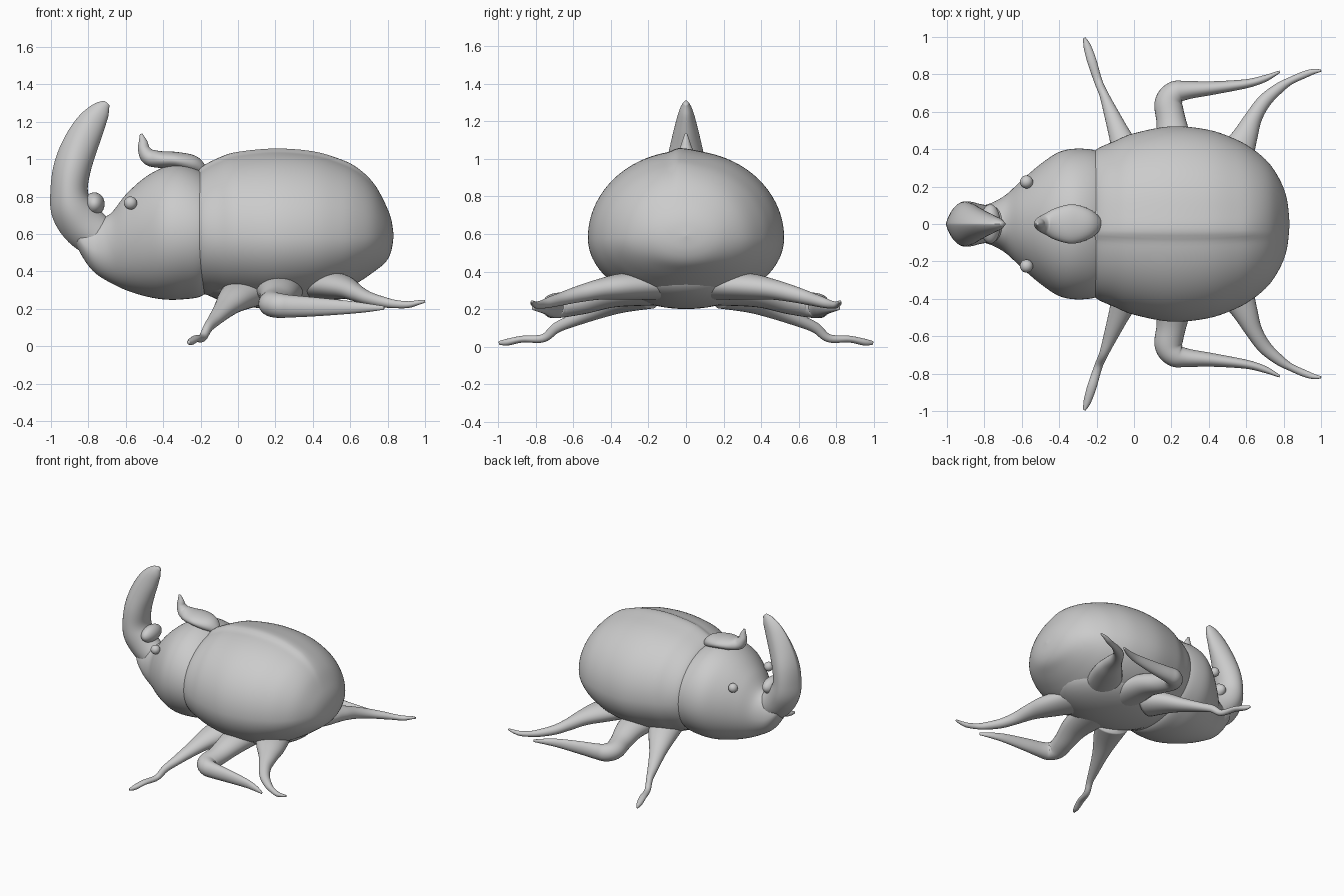
import bpy, bmesh, math
from mathutils import Vector

grey = bpy.data.materials.new("shell grey")
grey.diffuse_color = (0.6, 0.6, 0.6, 1)


def spline(stations, steps):
    """Smooth Catmull-Rom interpolation through tuples of any length."""
    s = [stations[0]] + list(stations) + [stations[-1]]
    out = []
    for i in range(1, len(s) - 2):
        for k in range(steps):
            t = k / steps
            out.append([0.5 * (2 * b + (c - a) * t + (2 * a - 5 * b + 4 * c - d) * t * t
                               + (3 * b - a - 3 * c + d) * t ** 3)
                        for a, b, c, d in zip(s[i - 1], s[i], s[i + 1], s[i + 2])])
    out.append(list(stations[-1]))
    return out


def skin(name, rings, mirror=False):
    """Bridge rings of points into a closed smooth mesh."""
    bm = bmesh.new()
    loops = [[bm.verts.new(p) for p in r] for r in rings]
    n = len(loops[0])
    for a, b in zip(loops, loops[1:]):
        for j in range(n):
            bm.faces.new((a[j], a[(j + 1) % n], b[(j + 1) % n], b[j]))
    bm.faces.new(loops[0])
    bm.faces.new(loops[-1])
    bmesh.ops.recalc_face_normals(bm, faces=bm.faces[:])
    for f in bm.faces:
        f.smooth = True
    return finish(name, bm, mirror)


def finish(name, bm, mirror=False):
    me = bpy.data.meshes.new(name)
    bm.to_mesh(me)
    bm.free()
    me.materials.append(grey)
    ob = bpy.data.objects.new(name, me)
    bpy.context.collection.objects.link(ob)
    if mirror:
        m = ob.modifiers.new("mirror", 'MIRROR')
        m.use_axis = (False, True, False)
        m.use_mirror_merge = False
    return ob


def body(name, stations, segs, ridge=0.0):
    """Egg-shaped loft along x; stations are x, half width, top, widest height, bottom."""
    rings = []
    for x, w, top, mid, bot in spline(stations, 6):
        w = max(w, 0.002)
        ring = []
        for j in range(segs):
            a = 2 * math.pi * j / segs
            y, s = w * math.cos(a), math.sin(a)
            z = mid + s * ((top - mid) if s > 0 else (mid - bot))
            if s > 0:
                fall = 0.03 if y < -0.045 else 0.09
                fade = min(1, max(0, (0.8 - x) / 0.2))
                z += ridge * fade * math.exp(-((y + 0.045) / fall) ** 2)
            ring.append((x, y, z))
        rings.append(ring)
    return skin(name, rings)


def limb(name, stations, side=None, keel=1.0, segs=28, mirror=False):
    """Sweep an oval along a path; stations are x, y, z, side radius, up radius."""
    pts = spline(stations, 6)
    pos = [Vector(p[:3]) for p in pts]
    rings = []
    for i, p in enumerate(pts):
        t = (pos[min(i + 1, len(pos) - 1)] - pos[max(i - 1, 0)]).normalized()
        sd = Vector(side) if side else t.cross(Vector((0, 0, 1))).normalized()
        up = sd.cross(t).normalized()
        ring = []
        for j in range(segs):
            a = 2 * math.pi * j / segs
            c, s = math.cos(a), math.sin(a)
            if c < 0:
                s = math.copysign(abs(s) ** keel, s)
            ring.append(pos[i] + sd * s * max(p[3], 0.002) + up * c * max(p[4], 0.002))
        rings.append(ring)
    return skin(name, rings, mirror)


def blob(name, loc, size, mirror=False):
    bm = bmesh.new()
    bmesh.ops.create_uvsphere(bm, u_segments=32, v_segments=20, radius=1)
    for v in bm.verts:
        v.co = Vector([l + c * s for l, c, s in zip(loc, v.co, size)])
    for f in bm.faces:
        f.smooth = True
    return finish(name, bm, mirror)


# Wing case with its off-centre ridge
body("wing_case", [
    (-0.23, 0.33, 0.86, 0.60, 0.36), (-0.205, 0.395, 0.935, 0.60, 0.29),
    (-0.10, 0.445, 0.995, 0.59, 0.26), (0.0, 0.485, 1.025, 0.59, 0.24),
    (0.2, 0.522, 1.043, 0.58, 0.22), (0.4, 0.503, 1.028, 0.58, 0.24),
    (0.55, 0.45, 0.985, 0.58, 0.29), (0.65, 0.39, 0.935, 0.58, 0.345),
    (0.73, 0.315, 0.86, 0.585, 0.40), (0.79, 0.215, 0.755, 0.59, 0.45),
    (0.82, 0.12, 0.675, 0.59, 0.51), (0.832, 0.0, 0.592, 0.59, 0.588)], 160, 0.015)

# Thorax tapering into the head
body("thorax_and_head", [
    (-0.12, 0.33, 0.85, 0.60, 0.35), (-0.19, 0.388, 0.93, 0.60, 0.27),
    (-0.30, 0.403, 0.97, 0.60, 0.25), (-0.40, 0.385, 0.955, 0.60, 0.25),
    (-0.50, 0.32, 0.90, 0.58, 0.268), (-0.60, 0.235, 0.81, 0.55, 0.30),
    (-0.68, 0.16, 0.71, 0.52, 0.338), (-0.75, 0.118, 0.68, 0.51, 0.38),
    (-0.80, 0.10, 0.67, 0.53, 0.43), (-0.85, 0.075, 0.66, 0.57, 0.51),
    (-0.89, 0.01, 0.62, 0.61, 0.60)], 96)

# Belly
blob("belly", (0.2, 0, 0.37), (0.44, 0.36, 0.17))

# Large head horn with a keeled front, and the knob behind it
Y = (0, 1, 0)
limb("head_horn", [
    (-0.72, 0, 0.56, 0.09, 0.11), (-0.82, 0, 0.64, 0.105, 0.12),
    (-0.885, 0, 0.73, 0.12, 0.115), (-0.903, 0, 0.83, 0.12, 0.10),
    (-0.887, 0, 0.95, 0.11, 0.10), (-0.845, 0, 1.07, 0.085, 0.095),
    (-0.79, 0, 1.18, 0.058, 0.08), (-0.735, 0, 1.26, 0.034, 0.052),
    (-0.70, 0, 1.30, 0.012, 0.018)], Y, 1.5, 40)
blob("horn_knob", (-0.768, 0, 0.76), (0.055, 0.105, 0.062))

# Small curled horn on the thorax
limb("thorax_horn", [
    (-0.18, 0, 0.93, 0.03, 0.025), (-0.24, 0, 0.97, 0.08, 0.048),
    (-0.33, 0, 0.993, 0.105, 0.045), (-0.42, 0, 0.998, 0.085, 0.045),
    (-0.475, 0, 1.012, 0.055, 0.045), (-0.502, 0, 1.05, 0.036, 0.033),
    (-0.508, 0, 1.09, 0.022, 0.024), (-0.518, 0, 1.135, 0.006, 0.007)], Y)

# Eyes
blob("eyes", (-0.575, 0.225, 0.765), (0.035, 0.035, 0.035), True)

# Three pairs of legs
limb("front_legs", [
    (0.04, 0.20, 0.29, 0.13, 0.09), (-0.02, 0.34, 0.25, 0.095, 0.07),
    (-0.07, 0.46, 0.20, 0.062, 0.05), (-0.125, 0.60, 0.14, 0.038, 0.034),
    (-0.16, 0.69, 0.10, 0.025, 0.028), (-0.19, 0.76, 0.045, 0.022, 0.022),
    (-0.225, 0.87, 0.04, 0.025, 0.018), (-0.25, 0.95, 0.024, 0.02, 0.018),
    (-0.265, 0.995, 0.02, 0.007, 0.01)], mirror=True)
limb("middle_legs", [
    (0.22, 0.15, 0.31, 0.15, 0.09), (0.22, 0.38, 0.29, 0.11, 0.08),
    (0.20, 0.54, 0.245, 0.08, 0.07), (0.185, 0.645, 0.225, 0.075, 0.068),
    (0.22, 0.70, 0.217, 0.065, 0.066), (0.28, 0.715, 0.213, 0.05, 0.06),
    (0.42, 0.727, 0.21, 0.036, 0.05), (0.60, 0.75, 0.207, 0.024, 0.034),
    (0.70, 0.778, 0.205, 0.018, 0.022), (0.78, 0.815, 0.205, 0.006, 0.01)], mirror=True)
limb("hind_legs", [
    (0.42, 0.15, 0.33, 0.14, 0.08), (0.53, 0.34, 0.32, 0.105, 0.07),
    (0.59, 0.46, 0.305, 0.07, 0.055), (0.64, 0.57, 0.28, 0.046, 0.044),
    (0.70, 0.66, 0.255, 0.037, 0.035), (0.78, 0.73, 0.235, 0.028, 0.028),
    (0.84, 0.767, 0.225, 0.02, 0.022), (0.91, 0.798, 0.222, 0.019, 0.018),
    (0.96, 0.815, 0.232, 0.014, 0.013), (1.0, 0.82, 0.24, 0.006, 0.007)], mirror=True)
